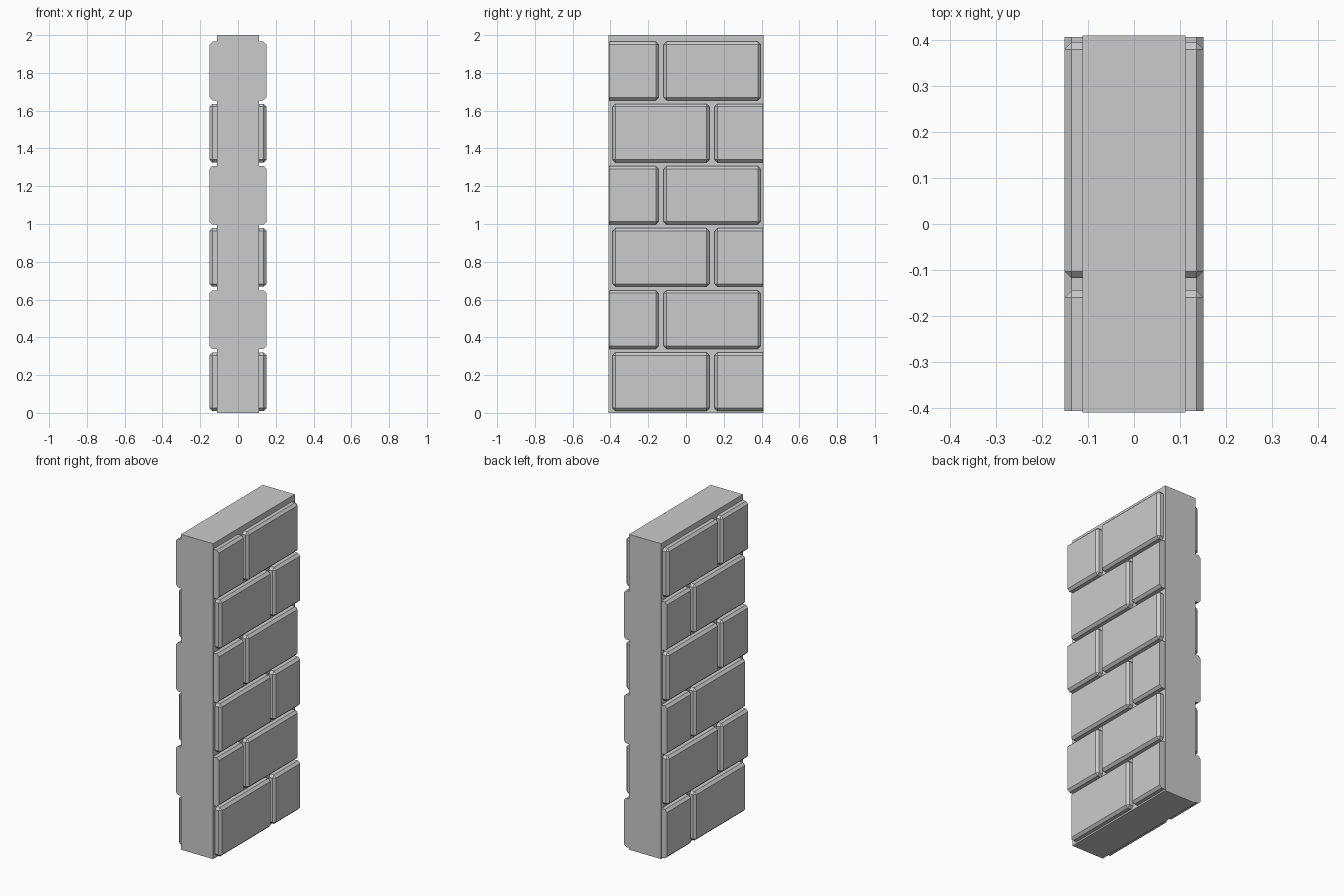
import bpy, bmesh

if "Cube" in bpy.data.objects:
    bpy.data.objects.remove(bpy.data.objects["Cube"])

CORE_X, FACE_X = 0.112, 0.151
HALF_Y, CUT_Y = 0.41, 0.407
PITCH, BRICK_H, Z0, CHAMFER = 0.329, 0.31, 0.01, 0.015


def box(bm, lo, hi):
    verts = bmesh.ops.create_cube(bm, size=1)["verts"]
    for v in verts:
        v.co = [lo[i] if v.co[i] < 0 else hi[i] for i in range(3)]
    return verts


def finish(bm, name):
    bmesh.ops.recalc_face_normals(bm, faces=bm.faces)
    mesh = bpy.data.meshes.new(name)
    bm.to_mesh(mesh)
    bm.free()
    obj = bpy.data.objects.new(name, mesh)
    bpy.context.collection.objects.link(obj)
    return obj


def brick(name, y0, y1, z, cut_y=None):
    """Chamfered brick set into the core; a cut end stays flat and sharp."""
    bm = bmesh.new()
    inner = CORE_X - 0.02
    box(bm, (inner, y0, z), (FACE_X, y1, z + BRICK_H))

    def sharp(e):
        on_inner = all(abs(v.co.x - inner) < 1e-5 for v in e.verts)
        on_cut = cut_y is not None and all(abs(v.co.y - cut_y) < 1e-5 for v in e.verts)
        return on_inner or on_cut

    edges = [e for e in bm.edges if not sharp(e)]
    bmesh.ops.bevel(bm, geom=edges, offset=CHAMFER, segments=1,
                    affect='EDGES', profile=0.5)
    obj = finish(bm, name)
    # repeat on the opposite wall face, mirrored about x = 0
    mirror = obj.modifiers.new("both_faces", 'MIRROR')
    mirror.use_axis = (True, False, False)
    mirror.use_clip = False
    mirror.use_mirror_merge = False


# mortar core
bm = bmesh.new()
box(bm, (-CORE_X, -HALF_Y, 0), (CORE_X, HALF_Y, 2))
finish(bm, "mortar_core")

# six courses of staggered bricks
for row in range(6):
    z = Z0 + row * PITCH
    if row % 2 == 0:
        brick(f"full_brick_{row}", -0.389, 0.124, z)
        brick(f"half_brick_{row}", 0.151, CUT_Y, z, CUT_Y)
    else:
        brick(f"half_brick_{row}", -CUT_Y, -0.145, z, -CUT_Y)
        brick(f"full_brick_{row}", -0.118, 0.395, z)
